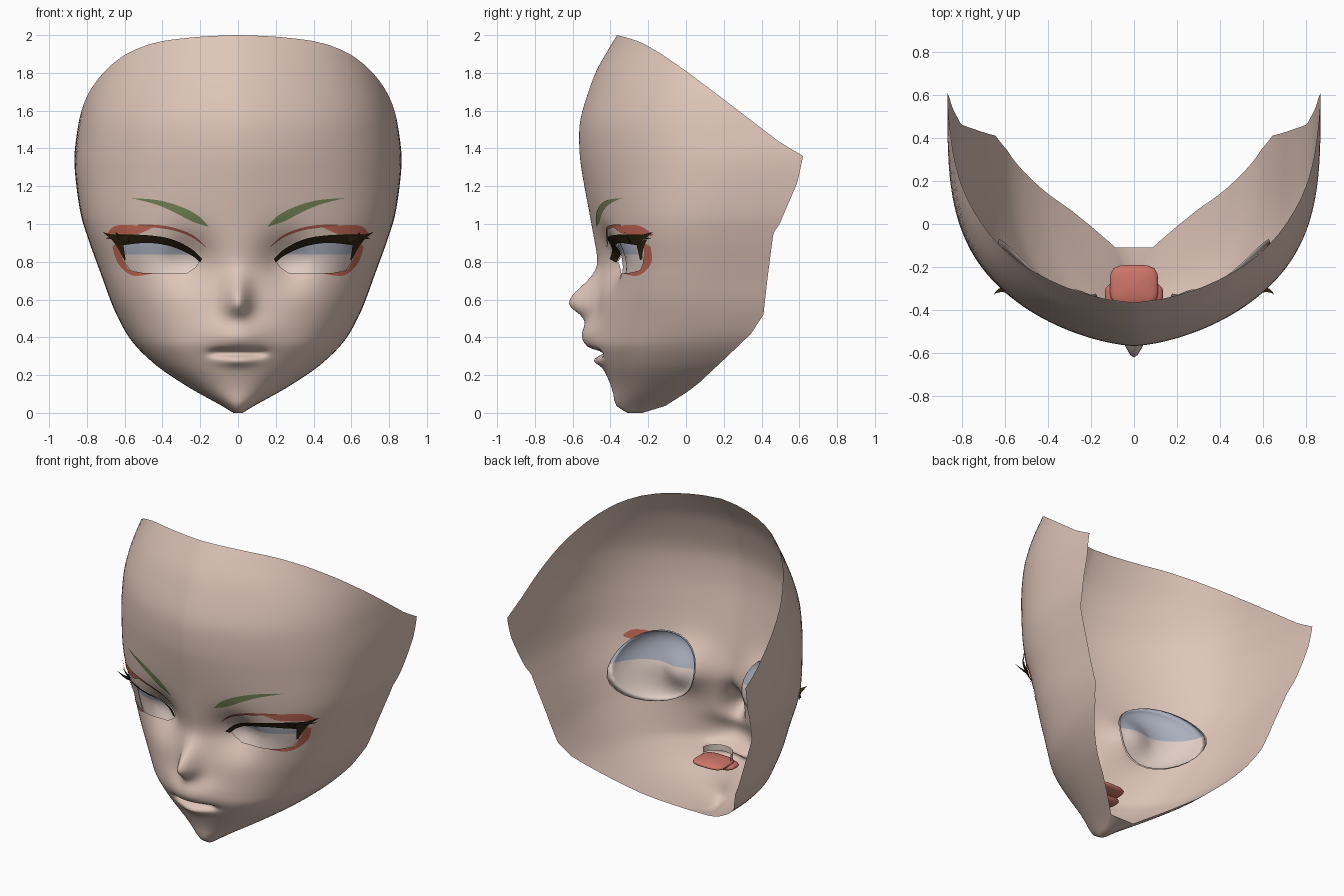
import bpy, bmesh, math
from mathutils import Vector

if "Cube" in bpy.data.objects:
    bpy.data.objects.remove(bpy.data.objects["Cube"])


def material(name, rgb):
    m = bpy.data.materials.new(name)
    m.diffuse_color = (*rgb, 1)
    m.use_nodes = True
    m.node_tree.nodes["Principled BSDF"].inputs["Base Color"].default_value = m.diffuse_color
    return m


skin = material("skin", (0.735, 0.56, 0.483))
eye_pale = material("eye pale", (0.76, 0.63, 0.57))
eye_shade = material("eye shade", (0.40, 0.43, 0.51))
dark = material("lash brown", (0.032, 0.019, 0.007))
red = material("eye shadow red", (0.57, 0.145, 0.095))
lid_red = material("lid line red", (0.38, 0.10, 0.07))
green = material("brow green", (0.18, 0.235, 0.098))
mouth_red = material("mouth red", (0.62, 0.18, 0.14))

# height, front y, half width, y where the half width is reached
PROFILE = [
    (0, -.31, .025, -.23), (.037, -.368, .085, -.11), (.1, -.385, .2, -.01),
    (.15, -.4, .285, .06), (.23, -.435, .405, .145), (.3, -.465, .488, .225),
    (.36, -.485, .546, .295), (.42, -.485, .59, .36), (.52, -.48, .643, .43),
    (.6, -.475, .677, .46), (.7, -.468, .713, .49), (.785, -.465, .744, .505),
    (.92, -.487, .793, .53), (1.05, -.51, .832, .56), (1.24, -.545, .86, .6),
    (1.36, -.562, .866, .62), (1.5, -.565, .851, .62), (1.58, -.553, .839, .62),
    (1.69, -.52, .813, .62), (1.81, -.475, .772, .62), (1.9, -.425, .748, .62),
    (2, -.365, .735, .62)]
# height, y of the open rim
RIM = [(0, -.23), (.037, -.11), (.1, -.01), (.15, .06), (.23, .145), (.3, .22), (.42, .345),
       (.52, .41), (.7, .43), (.95, .462), (1.0, .495), (1.22, .59), (1.36, .62), (1.43, .5),
       (1.69, .16), (1.81, 0), (1.9, -.13), (1.95, -.215), (1.97, -.26), (1.99, -.325), (2, -.365)]


def hermite(a, b, ta, tb, h, s):
    return ((2*s**3 - 3*s**2 + 1)*a + (s**3 - 2*s**2 + s)*h*ta
            + (3*s**2 - 2*s**3)*b + (s**3 - s**2)*h*tb)


def section(z):
    z = min(max(z, 0), 2)
    n = len(PROFILE)
    i = max(k for k in range(n - 1) if PROFILE[k][0] <= z)
    p, q = PROFILE[i], PROFILE[i + 1]
    o, r = PROFILE[max(i - 1, 0)], PROFILE[min(i + 2, n - 1)]
    h = q[0] - p[0]
    s = (z - p[0]) / h
    return [hermite(p[c], q[c], (q[c] - o[c]) / (q[0] - o[0]), (r[c] - p[c]) / (r[0] - p[0]), h, s)
            for c in (1, 2, 3)]


def rim_y(z):
    for (z0, y0), (z1, y1) in zip(RIM, RIM[1:]):
        if z <= z1:
            return y0 + (y1 - y0) * (z - z0) / (z1 - z0)
    return RIM[-1][1]


def smooth(a, b, v):
    v = min(max((v - a) / (b - a), 0), 1)
    return v * v * (3 - 2 * v)


def shape(z):
    """Exponents of the horizontal cross-section."""
    n = 2.0 - .45 * smooth(.15, .75, z)
    m = .41 - .18 * smooth(.1, .75, z) + .05 * smooth(.9, 1.4, z)
    return n, m


def bump(x, z, cx, cz, sx, sz):
    return math.exp(-((x - cx) / sx) ** 2 - ((z - cz) / sz) ** 2)


def sockets(x, z):
    return .092 * bump(x, z, .26, .81, .13, .135)


def details(x, z):
    y = -.142 * bump(x, z, 0, .583, .062, .12 if z > .583 else .075)   # nose
    y -= .065 * bump(x, z, 0, .41, .16, .085)                          # muzzle
    y += .055 * math.exp(-(x / .145) ** 6 - ((z - .318) / .019) ** 2)  # mouth
    y -= .028 * bump(x, z, 0, .272, .09, .025)                         # lower lip
    return y + sockets(x, z)


def face_y(x, z):
    yf, w, yb = section(z)
    n, m = shape(z)
    x = abs(x)
    t = min(x / w, 1)
    return yf + (yb - yf) * (1 - (1 - t ** n) ** m) + details(x, z)


def finish(bm, name, mats):
    me = bpy.data.meshes.new(name)
    bm.to_mesh(me)
    bm.free()
    for m in mats:
        me.materials.append(m)
    for p in me.polygons:
        p.use_smooth = True
    ob = bpy.data.objects.new(name, me)
    bpy.context.collection.objects.link(ob)
    return ob


# Face shell
EYE = [(.205, .80), (.24, .835), (.35, .885), (.48, .905), (.615, .90),
       (.60, .80), (.57, .755), (.50, .74), (.27, .74), (.225, .77)]
N = 40
zs = [0, .012, .037, .065, .1, .13, .16, .19, .22]
zs += [.24 + .0125 * i for i in range(14)] + [.42 + .02 * i for i in range(32)]
zs += [1.07 + .04 * i for i in range(7)] + [1.33, 1.36] + [1.4 + .04 * i for i in range(13)]
zs += [1.9, 1.925, 1.95, 1.97, 1.98, 1.99, 1.996, 2]
bm = bmesh.new()
rows = []
for z in zs:
    yf, w, yb = section(z)
    n, m = shape(z)
    g_end = min(max((rim_y(z) - yf) / (yb - yf), 0), 1)
    row = []
    for j in range(-N, N + 1):
        g = g_end * (j / N) ** 2
        x = w * max(1 - (1 - g) ** (1 / m), 0) ** (1 / n)
        row.append(bm.verts.new((math.copysign(x, j), yf + (yb - yf) * g + details(x, z), z)))
    rows.append(row)
for i in range(len(rows) - 1):
    a, b = rows[i], rows[i + 1]
    for j in range(2 * N):
        bm.faces.new((a[j], a[j + 1], b[j + 1], b[j]))
    if zs[i + 1] < .05:                                                # chin underside
        bm.faces.new((a[-1], a[0], b[0], b[-1]))
bm.faces.new(rows[0][::-1])
bmesh.ops.remove_doubles(bm, verts=bm.verts, dist=.0003)

# Eye openings
for s in (1, -1):
    poly = [(s * x, z) for x, z in EYE]
    cx, cz = s * .42, .82
    planes = []
    for (x0, z0), (x1, z1) in zip(poly, poly[1:] + poly[:1]):
        no = Vector((z1 - z0, 0, x0 - x1)).normalized()
        if no.dot(Vector((cx - x0, 0, cz - z0))) < 0:
            no = -no
        planes.append((Vector((x0, 0, z0)), no))

    def near():
        return [f for f in bm.faces if .15 < s * f.calc_center_median().x < .67
                and .69 < f.calc_center_median().z < .95]
    for co, no in planes:
        fs = near()
        geom = fs + list({e for f in fs for e in f.edges}) + list({v for f in fs for v in f.verts})
        bmesh.ops.bisect_plane(bm, geom=geom, dist=1e-5, plane_co=co, plane_no=no)
    inside = [f for f in near()
              if all(no.dot(f.calc_center_median() - co) > 0 for co, no in planes)]
    bmesh.ops.delete(bm, geom=inside, context='FACES')
finish(bm, "face_shell", [skin])


# Surface-following painted plates
def along(pts, u):
    f = u * (len(pts) - 1)
    i = min(int(f), len(pts) - 2)
    o, p, q, r = pts[max(i - 1, 0)], pts[i], pts[i + 1], pts[min(i + 2, len(pts) - 1)]
    return [hermite(p[c], q[c], (q[c] - o[c]) / 2, (r[c] - p[c]) / 2, 1, f - i) for c in (0, 1)]


def strip(name, top, bottom, mat, lift=lambda u, v: .004, nu=20, nv=4):
    for s, side in ((1, "left"), (-1, "right")):
        bm = bmesh.new()
        grid = []
        for i in range(nu + 1):
            u = i / nu
            (xa, za), (xb, zb) = along(bottom, u), along(top, u)
            col = []
            for j in range(nv + 1):
                v = j / nv
                x, z = xa + (xb - xa) * v, za + (zb - za) * v
                col.append(bm.verts.new((s * x, face_y(x, z) - lift(u, v), z)))
            grid.append(col)
        for a, b in zip(grid, grid[1:]):
            for j in range(nv):
                bm.faces.new((a[j], b[j], b[j + 1], a[j + 1]))
        bmesh.ops.remove_doubles(bm, verts=bm.verts, dist=1e-5)
        bm.normal_update()
        bmesh.ops.reverse_faces(bm, faces=[f for f in bm.faces if f.normal.y > 0])
        finish(bm, f"{name}_{side}", [mat])


strip("eyebrow", [(.155, .987), (.22, 1.05), (.32, 1.098), (.43, 1.127), (.56, 1.137)],
      [(.155, .985), (.24, 1.012), (.33, 1.058), (.43, 1.102), (.56, 1.136)], green)
strip("upper_eye_shadow", [(.45, .985), (.52, .99), (.60, .996), (.66, .985), (.695, .945)],
      [(.45, .982), (.52, .95), (.58, .945), (.64, .94), (.69, .935)], red)
strip("inner_lid_patch", [(.46, .985), (.52, 1.005), (.59, 1.01), (.63, .985)],
      [(.46, .975), (.52, .96), (.59, .955), (.63, .97)], red, lambda u, v: -.006)
strip("lower_eye_shadow", [(.645, .90), (.603, .80), (.572, .755), (.51, .742), (.45, .74)],
      [(.665, .88), (.64, .80), (.592, .745), (.54, .725), (.45, .738)], red)
strip("lid_crease", [(.17, .88), (.235, .938), (.33, .978), (.43, .995), (.53, .996)],
      [(.172, .878), (.245, .93), (.335, .964), (.43, .98), (.53, .99)], lid_red,
      lambda u, v: .007)

# Lashes hug the lid, with one tip standing forward
strip("upper_lash", [(.19, .815), (.25, .87), (.36, .922), (.50, .942), (.67, .945)],
      [(.20, .795), (.24, .83), (.35, .88), (.48, .90), (.63, .885)], dark,
      lambda u, v: .008 + .025 * v)
strip("lash_tail", [(.61, .905), (.604, .87), (.595, .81)],
      [(.67, .92), (.635, .87), (.603, .81)], dark, lambda u, v: .009, 8, 2)
for i, (tx, tz, d) in enumerate([(.715, .957, .02), (.70, .925, .02), (.65, .958, .085)]):
    strip(f"lash_spike_{i + 1}", [(.56, .94), ((.58 + tx) / 2, .94), (tx, tz)],
          [(.58, .90), ((.60 + tx) / 2, .915), (tx, tz - .001)], dark,
          lambda u, v, d=d: .012 + d * u, 8, 2)

# Domed eye discs close behind the openings
for s, side in ((1, "left"), (-1, "right")):
    bm = bmesh.new()
    rings = []
    for r, d in ((0, .0), (.2, .0), (.4, .001), (.6, .005), (.75, .014), (.87, .03), (.95, .05), (1, .075), (.99, .095)):
        ring = []
        for k in range(28):
            a = k / 28 * math.tau
            x, z = .402 + .232 * r * math.cos(a), .82 + .222 * r * math.sin(a)
            lag = .02 + d * (.7 + .3 * math.cos(a))
            ring.append(bm.verts.new((s * x, face_y(x, z) + lag, z)))
        rings.append(ring)
    for a, b in zip(rings, rings[1:]):
        for k in range(28):
            bm.faces.new((a[k], a[(k + 1) % 28], b[(k + 1) % 28], b[k]))
    bmesh.ops.remove_doubles(bm, verts=bm.verts, dist=1e-5)
    bmesh.ops.bisect_plane(bm, geom=bm.verts[:] + bm.edges[:] + bm.faces[:], dist=1e-5,
                           plane_co=(0, 0, .838), plane_no=(0, 0, 1))
    bm.normal_update()
    bmesh.ops.reverse_faces(bm, faces=[f for f in bm.faces if f.normal.y > 0])
    for f in bm.faces:
        f.material_index = 1 if f.calc_center_median().z > .838 else 0
    finish(bm, f"eye_{side}", [eye_pale, eye_shade])

# Mouth lining and tongue
for name, loc, size in (("mouth_lining", (0, -.33, .285), (.135, .06, .03)),
                        ("tongue", (0, -.285, .305), (.112, .095, .026))):
    bm = bmesh.new()
    bmesh.ops.create_uvsphere(bm, u_segments=24, v_segments=10, radius=1)
    for v in bm.verts:
        x, y = v.co.x, v.co.y
        k = (x * x + y * y) ** .5 / max((x**4 + y**4) ** .25, 1e-6)
        v.co = Vector((loc[0] + x * k * size[0], loc[1] + y * k * size[1], loc[2] + v.co.z * size[2]))
    finish(bm, name, [mouth_red])

# Upper teeth band
bm = bmesh.new()
arc = [math.pi * k / 16 for k in range(17)]
lo, hi = [[bm.verts.new((.1 * math.cos(a), -.32 - .09 * math.sin(a), z)) for a in arc]
          for z in (.32, .36)]
for k in range(16):
    bm.faces.new((lo[k + 1], lo[k], hi[k], hi[k + 1]))
finish(bm, "upper_teeth", [eye_pale])
